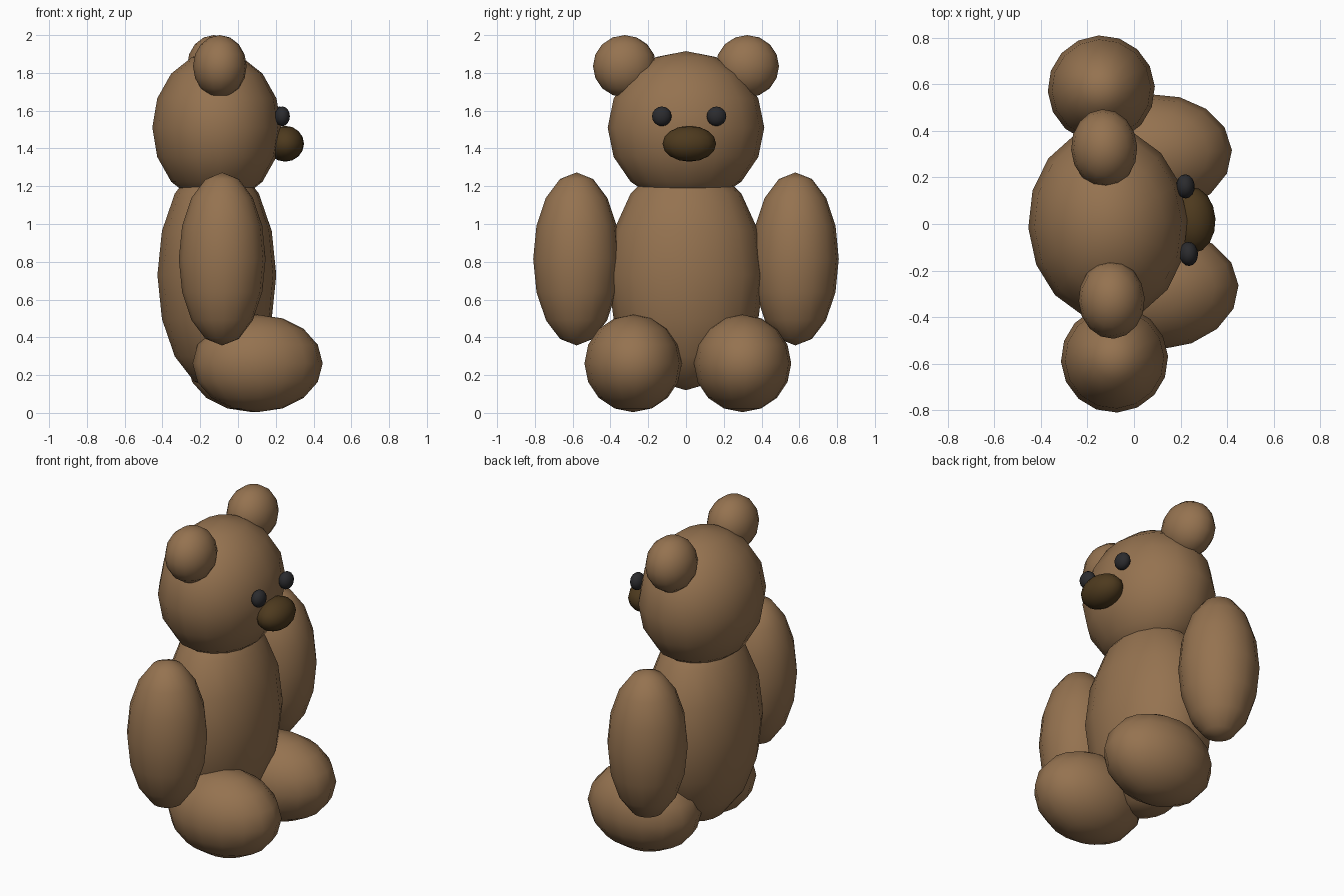
import bpy
import math
from mathutils import Matrix, Vector

cube = bpy.data.objects.get("Cube")
if cube:
    bpy.data.objects.remove(cube, do_unlink=True)


def make_material(name, rgb):
    mat = bpy.data.materials.new(name)
    mat.use_nodes = True
    mat.diffuse_color = (*rgb, 1)
    mat.node_tree.nodes["Principled BSDF"].inputs["Base Color"].default_value = (*rgb, 1)
    return mat


fur = make_material("brown fur", (0.30, 0.17, 0.08))
dark_brown = make_material("dark brown", (0.075, 0.042, 0.013))
black = make_material("soft black", (0.024, 0.024, 0.027))

# The whole bear faces +x, turned slightly about its upright axis
turn = Matrix.Translation((-0.112, 0, 0)) @ Matrix.Rotation(math.radians(2.8), 4, "Z")


def ellipsoid(name, center, radii, mat):
    bpy.ops.mesh.primitive_uv_sphere_add(segments=16, ring_count=8, radius=1)
    obj = bpy.context.object
    obj.name = name
    obj.data.transform(Matrix.Diagonal((*radii, 1)))
    obj.matrix_world = turn @ Matrix.Translation(Vector(center))
    obj.data.materials.append(mat)
    bpy.ops.object.shade_smooth()
    return obj


def pair(name, center, radii, mat):
    x, y, z = center
    ellipsoid("left_" + name, (x, y, z), radii, mat)
    ellipsoid("right_" + name, (x, -y, z), radii, mat)


# Torso and head
ellipsoid("body", (0, 0, 0.73), (0.315, 0.415, 0.61), fur)
ellipsoid("head", (0, 0, 1.51), (0.342, 0.415, 0.405), fur)

# Limbs
pair("arm", (0, 0.58, 0.815), (0.23, 0.23, 0.458), fur)
pair("leg", (0.202, 0.29, 0.262), (0.345, 0.258, 0.258), fur)

# Ears and face
pair("ear", (0, 0.325, 1.835), (0.142, 0.168, 0.165), fur)
pair("eye", (0.34, 0.145, 1.57), (0.04, 0.052, 0.052), black)
ellipsoid("nose", (0.362, 0, 1.425), (0.1, 0.142, 0.095), dark_brown)
